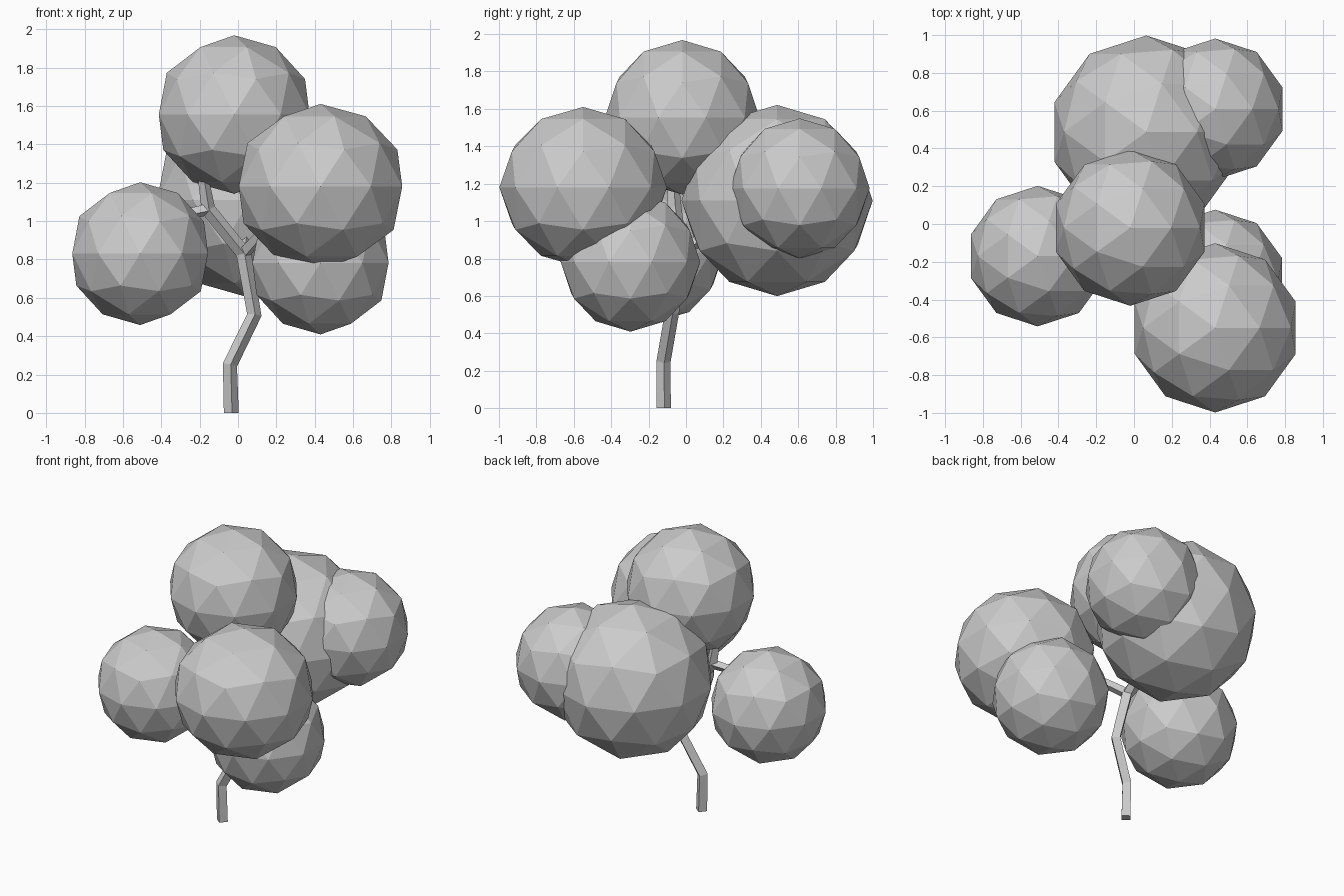
import bpy, bmesh, math
from mathutils import Vector

if "Cube" in bpy.data.objects:
    bpy.data.objects.remove(bpy.data.objects["Cube"])


def foliage(name, center, radius, squash=1.0):
    """Faceted leaf ball."""
    bpy.ops.mesh.primitive_ico_sphere_add(subdivisions=2, radius=radius, location=center)
    ob = bpy.context.object
    ob.name = name
    ob.scale.z = squash


def limb(name, points, radii, sides=4):
    """Flat-sided tube through the points, with a radius at each."""
    pts = [Vector(p) for p in points]
    bm = bmesh.new()
    rings = []
    for i, p in enumerate(pts):
        a, b = pts[max(i - 1, 0)], pts[min(i + 1, len(pts) - 1)]
        q = Vector((0, 0, 1)).rotation_difference((b - a).normalized())
        if p.z == 0:
            q.identity()
        ring = []
        for k in range(sides):
            t = 2 * math.pi * k / sides + 0.1
            ring.append(bm.verts.new(p + q @ Vector((math.cos(t), math.sin(t), 0)) * radii[i]))
        rings.append(ring)
    for r, s in zip(rings, rings[1:]):
        for k in range(sides):
            j = (k + 1) % sides
            bm.faces.new((r[k], r[j], s[j], s[k]))
    bm.faces.new(rings[0][::-1])
    bm.faces.new(rings[-1])
    me = bpy.data.meshes.new(name)
    bm.to_mesh(me)
    bm.free()
    bpy.context.collection.objects.link(bpy.data.objects.new(name, me))


# Leaf balls
foliage("foliage_top", (-0.02, -0.02, 1.555), 0.413)
foliage("foliage_front_right", (0.43, -0.55, 1.18), 0.448, 0.96)
foliage("foliage_left", (-0.51, -0.17, 0.83), 0.372)
foliage("foliage_low_right", (0.43, -0.297, 0.782), 0.373)
foliage("foliage_back", (0.065, 0.487, 1.11), 0.511)
foliage("foliage_back_right", (0.43, 0.608, 1.175), 0.374)

# Crooked trunk and its branches
fork = (0.03, -0.03, 0.83)
hub = (-0.155, -0.06, 1.06)
limb("trunk", [(-0.035, -0.12, 0), (-0.042, -0.12, 0.25), (0.085, -0.075, 0.51), fork],
     [0.039, 0.038, 0.038, 0.04])
limb("upper_trunk", [fork, hub, (-0.18, -0.07, 1.22), (-0.1, -0.04, 1.4)],
     [0.038, 0.038, 0.03, 0.02])
limb("branch_left", [hub, (-0.25, -0.09, 1.04), (-0.42, -0.14, 0.95)], [0.032, 0.028, 0.02])
limb("branch_right", [fork, (0.12, -0.15, 0.93), (0.32, -0.42, 1.08)], [0.034, 0.03, 0.02])
limb("branch_back", [fork, (0.05, 0.15, 0.95), (0.065, 0.35, 1.05)], [0.034, 0.03, 0.02])
